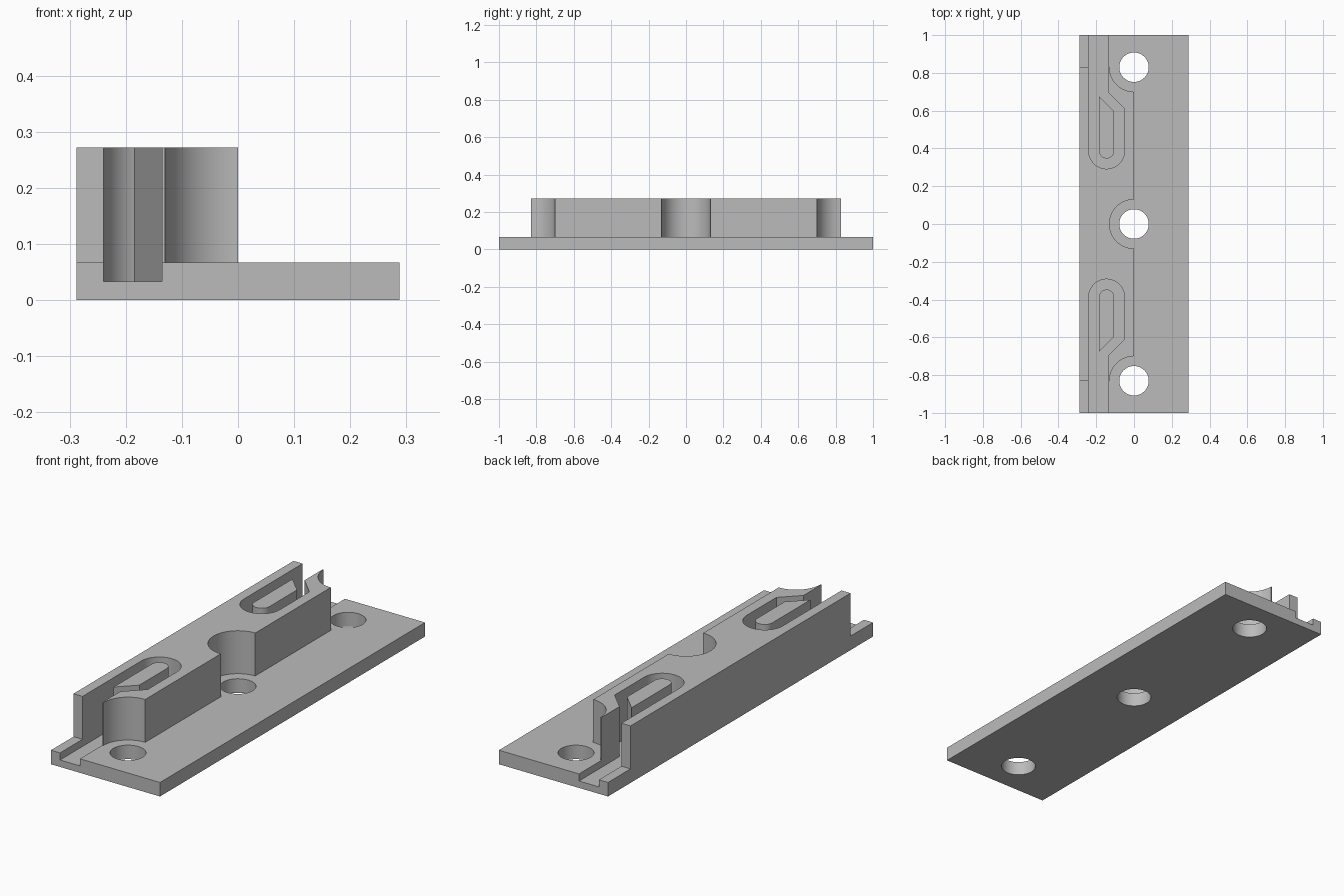
import bpy, bmesh
from math import sin, cos, pi

old = bpy.data.objects.get("Cube")
if old:
    bpy.data.objects.remove(old, do_unlink=True)

HALF_W, PLATE_H, TOP, FLOOR = 0.288, 0.067, 0.272, 0.033
BOLT_Y = 0.83

grey = bpy.data.materials.new("plain grey")
grey.use_nodes = True
colour = (0.5, 0.5, 0.5, 1)
grey.diffuse_color = colour
grey.node_tree.nodes["Principled BSDF"].inputs["Base Color"].default_value = colour


def arc(cx, cy, r, a0, a1, n=24):
    """Points along an arc, angles in half turns."""
    angles = [pi * (a0 + (a1 - a0) * i / n) for i in range(n + 1)]
    return [(cx + r * cos(a), cy + r * sin(a)) for a in angles]


def prism(name, outline, z0, z1):
    """Extrude a flat outline from z0 to z1."""
    bm = bmesh.new()
    face = bm.faces.new([bm.verts.new((x, y, z0)) for x, y in outline])
    up = bmesh.ops.extrude_face_region(bm, geom=[face])["geom"]
    bmesh.ops.translate(bm, vec=(0, 0, z1 - z0),
                        verts=[v for v in up if isinstance(v, bmesh.types.BMVert)])
    bmesh.ops.recalc_face_normals(bm, faces=bm.faces)
    mesh = bpy.data.meshes.new(name)
    bm.to_mesh(mesh)
    bm.free()
    mesh.materials.append(grey)
    obj = bpy.data.objects.new(name, mesh)
    bpy.context.collection.objects.link(obj)
    return obj


def combine(target, tool, operation):
    """Apply a boolean and discard the tool."""
    mod = target.modifiers.new(operation, 'BOOLEAN')
    mod.operation, mod.object, mod.solver = operation, tool, 'EXACT'
    bpy.context.view_layer.objects.active = target
    bpy.ops.object.modifier_apply(modifier=mod.name)
    bpy.data.objects.remove(tool, do_unlink=True)


def flip(outline, side):
    return [(x, y * side) for x, y in outline]


# Base plate
bracket = prism("mounting_rail", [(-HALF_W, -1), (HALF_W, -1), (HALF_W, 1), (-HALF_W, 1)],
                0, PLATE_H)

# Raised ridge, scalloped around the bolts
ridge = ([(-HALF_W, BOLT_Y), (-HALF_W, -BOLT_Y)]
         + arc(0, -BOLT_Y, 0.13, 1, 0.5)
         + arc(0, 0, 0.13, 1.5, 0.5, 48)
         + arc(0, BOLT_Y, 0.13, 1.5, 1))
combine(bracket, prism("ridge", ridge, 0, TOP), 'UNION')

# Hooked channel open at each end, with an island inside the hook
channel = ([(-0.24, -1.1)] + arc(-0.145, -0.387, 0.095, 1, 0)
           + [(-0.05, -0.61), (-0.135, -0.695), (-0.135, -1.1)])
island = ([(-0.185, -0.675)] + arc(-0.145, -0.387, 0.04, 1, 0) + [(-0.105, -0.595)])
for side in (1, -1):
    combine(bracket, prism("channel", flip(channel, side), FLOOR, TOP + 0.1), 'DIFFERENCE')
    combine(bracket, prism("island", flip(island, side), FLOOR / 2, TOP), 'UNION')

# Bolt holes
for y in (-BOLT_Y, 0, BOLT_Y):
    combine(bracket, prism("bolt_hole", arc(0, y, 0.078, 0, 2, 64)[:-1], -0.1, 0.4), 'DIFFERENCE')

# Smooth round walls, sharp edges
bpy.ops.object.select_all(action='DESELECT')
bracket.select_set(True)
bpy.context.view_layer.objects.active = bracket
bpy.ops.object.shade_smooth_by_angle()
